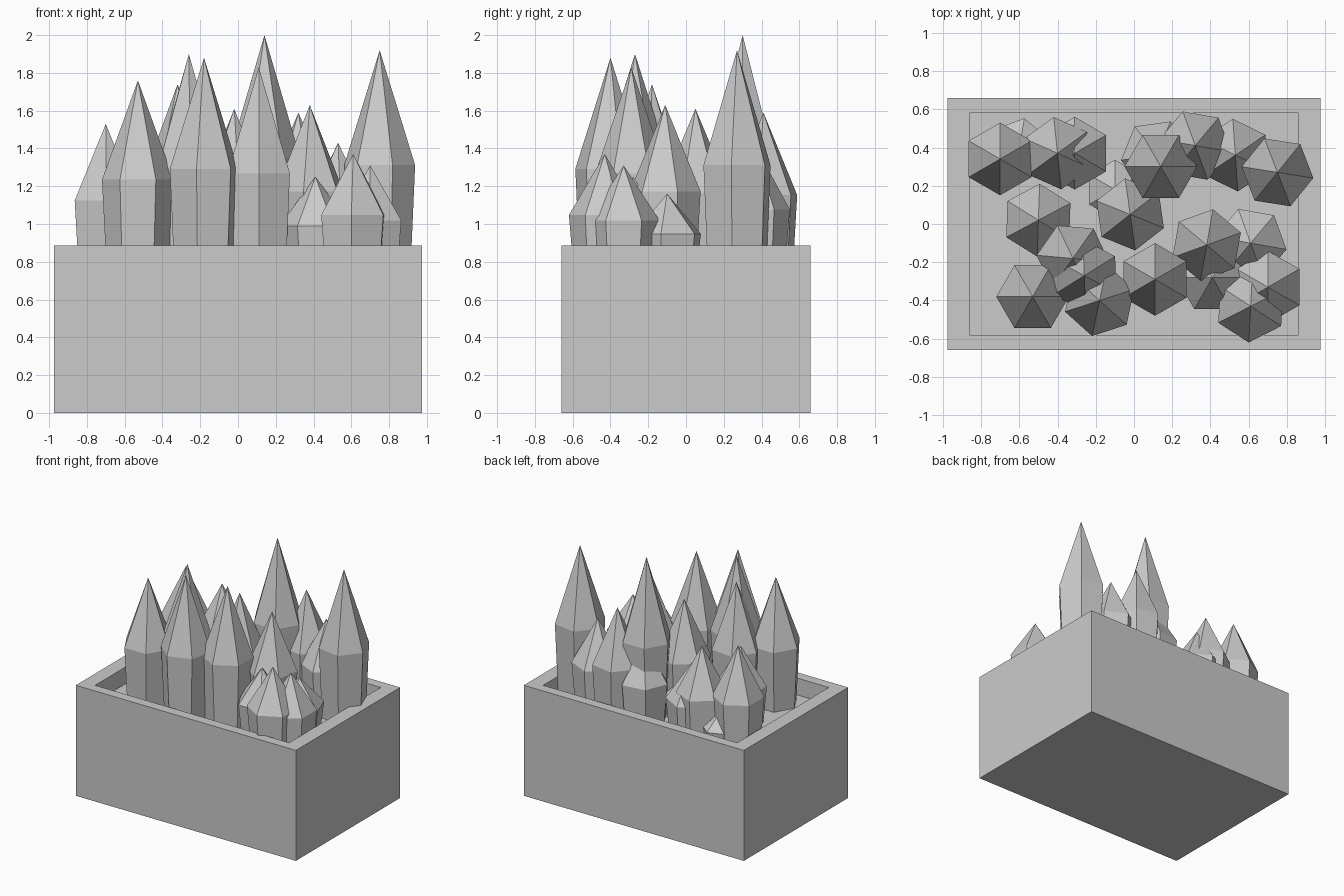
import bpy, bmesh
from math import cos, sin, radians

if "Cube" in bpy.data.objects:
    bpy.data.objects.remove(bpy.data.objects["Cube"])

FLOOR = 0.75


def finish(name, bm):
    bmesh.ops.recalc_face_normals(bm, faces=bm.faces[:])
    me = bpy.data.meshes.new(name)
    bm.to_mesh(me)
    bm.free()
    ob = bpy.data.objects.new(name, me)
    bpy.context.collection.objects.link(ob)


# Open box with a rim and a recessed floor
def planter(name, x, y, z, ix, iy):
    bm = bmesh.new()
    bmesh.ops.create_cube(bm, size=1)
    for v in bm.verts:
        v.co = (v.co.x * 2 * x, v.co.y * 2 * y, (v.co.z + 0.5) * z)
    top = max(bm.faces, key=lambda f: f.calc_center_median().z)
    bmesh.ops.inset_individual(bm, faces=[top], thickness=0.05)
    for v in top.verts:
        v.co.x = ix if v.co.x > 0 else -ix
        v.co.y = iy if v.co.y > 0 else -iy
    ret = bmesh.ops.extrude_discrete_faces(bm, faces=[top])
    for v in ret["faces"][0].verts:
        v.co.z = FLOOR
    finish(name, bm)


# Six-sided crystal: narrower foot, wide shoulder, pointed tip
def crystal(name, x, y, top, phase):
    r = 0.19 if top > 1.1 else 0.155
    height = top - FLOOR
    bm = bmesh.new()

    def ring(rad, z):
        angles = [radians(phase + 60 * i) for i in range(6)]
        return [bm.verts.new((x + rad * cos(a), y + rad * sin(a), z))
                for a in angles]

    foot, wide = ring(r * 0.87, FLOOR), ring(r, FLOOR + 0.48 * height)
    apex = bm.verts.new((x, y, top))
    bm.faces.new(foot[::-1])
    for i in range(6):
        j = (i + 1) % 6
        bm.faces.new((foot[i], foot[j], wide[j], wide[i]))
        bm.faces.new((wide[i], wide[j], apex))
    finish(name, bm)


planter("planter_box", 0.975, 0.66, 0.885, 0.86, 0.58)

# Crystal cluster: x, y, tip height, rotation
crystals = [
    (-0.70, 0.34, 1.53, 30),
    (-0.40, 0.37, 1.46, 36),
    (-0.31, 0.37, 1.30, 30),
    (-0.60, 0.40, 1.02, 20),
    (-0.50, 0.02, 1.35, 28),
    (-0.02, 0.05, 1.61, 38),
    (0.14, 0.30, 2.0, 0),
    (0.32, 0.41, 1.59, -10),
    (0.75, 0.27, 1.92, -9),
    (0.53, 0.36, 1.43, 34),
    (0.12, 0.36, 1.37, 8),
    (-0.10, 0.18, 1.05, 30),
    (-0.32, -0.18, 1.74, -5),
    (-0.26, -0.27, 1.90, 32),
    (-0.18, -0.40, 1.88, 18),
    (-0.53, -0.38, 1.76, 0),
    (0.11, -0.29, 1.83, 30),
    (0.38, -0.11, 1.63, 20),
    (0.61, -0.43, 1.37, 27),
    (0.70, -0.33, 1.31, 30),
    (0.61, -0.10, 1.16, -10),
    (0.41, -0.28, 1.25, 0),
]
for n, spec in enumerate(crystals, 1):
    crystal(f"crystal_{n:02d}", *spec)
